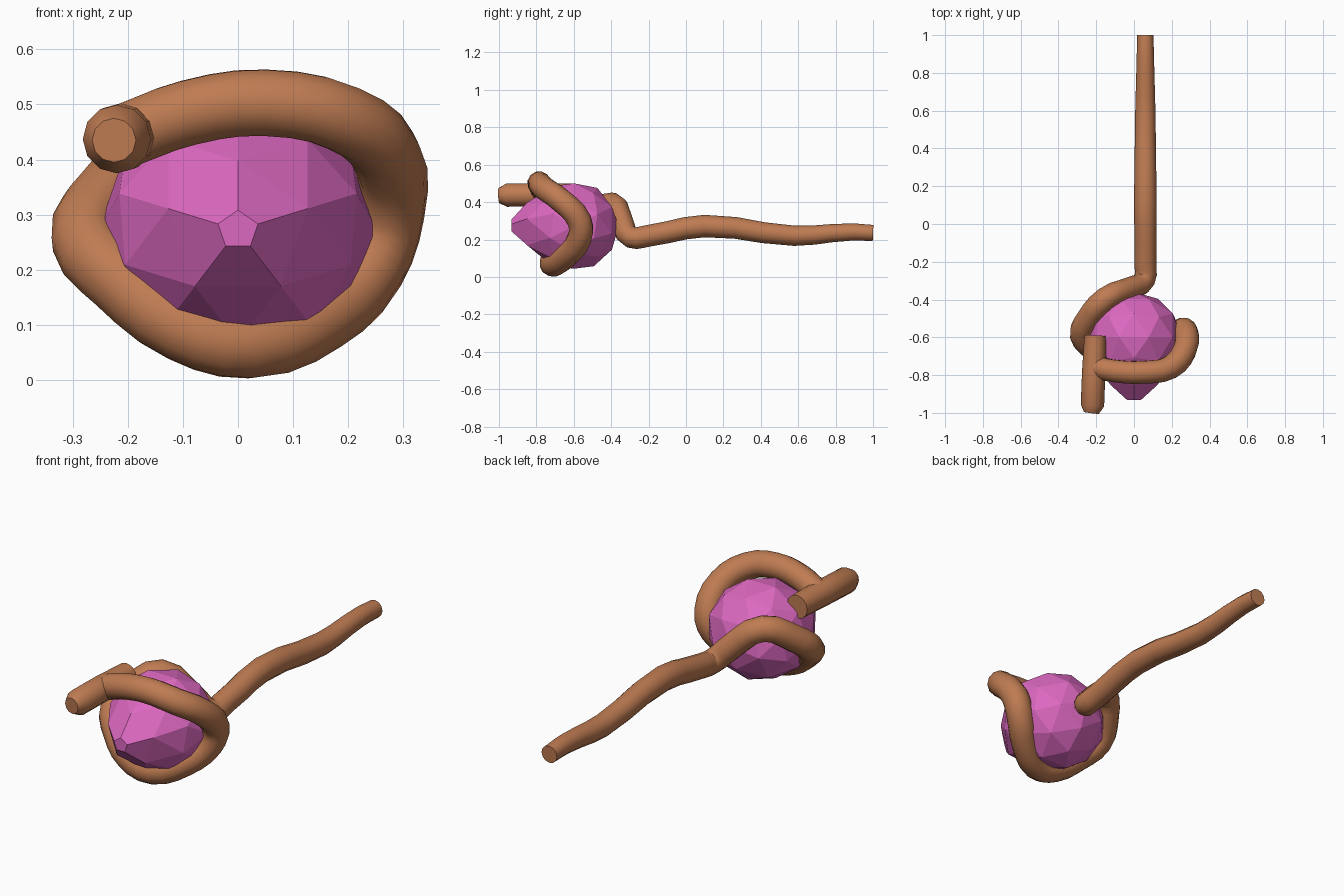
import bpy, bmesh
from mathutils import Vector

if "Cube" in bpy.data.objects:
    bpy.data.objects.remove(bpy.data.objects["Cube"])


def material(name, color):
    m = bpy.data.materials.new(name)
    m.diffuse_color = (*color, 1)
    m.use_nodes = True
    m.node_tree.nodes["Principled BSDF"].inputs["Base Color"].default_value = m.diffuse_color
    return m


wood = material("wood", (0.52, 0.20, 0.085))
crystal = material("crystal", (0.72, 0.14, 0.53))


def tube(name, points, kind="BEZIER"):
    """Round wooden tube through (x, y, z, radius) points, as a mesh."""
    cu = bpy.data.curves.new(name, 'CURVE')
    cu.dimensions = '3D'
    cu.bevel_depth = 1.0
    cu.bevel_resolution = 4
    cu.use_fill_caps = True
    cu.resolution_u = 3
    s = cu.splines.new(kind)
    pts = s.bezier_points if kind == "BEZIER" else s.points
    pts.add(len(points) - 1)
    for p, (x, y, z, r) in zip(pts, points):
        p.radius = r
        if kind == "BEZIER":
            p.co = (x, y, z)
            p.handle_left_type = p.handle_right_type = 'AUTO'
        else:
            p.co = (x, y, z, 1)
    ob = bpy.data.objects.new(name, cu)
    bpy.context.collection.objects.link(ob)
    cu.materials.append(wood)
    bpy.ops.object.select_all(action='DESELECT')
    bpy.context.view_layer.objects.active = ob
    ob.select_set(True)
    bpy.ops.object.convert(target='MESH')
    bpy.ops.object.shade_smooth_by_angle(angle=0.7)


# Staff: wavy handle running into a root that coils around the gem
tube("staff", [
    (0.06, 1.00, 0.235, 0.043), (0.06, 0.88, 0.24, 0.046),
    (0.06, 0.58, 0.22, 0.054), (0.06, 0.10, 0.272, 0.06),
    (0.06, -0.20, 0.22, 0.058), (0.055, -0.295, 0.212, 0.058),
    (-0.02, -0.34, 0.29, 0.06), (-0.15, -0.395, 0.39, 0.062),
    (-0.24, -0.50, 0.33, 0.064), (-0.275, -0.59, 0.255, 0.065),
    (-0.21, -0.66, 0.18, 0.066), (-0.10, -0.71, 0.097, 0.066),
    (0.02, -0.71, 0.067, 0.066), (0.15, -0.64, 0.115, 0.066),
    (0.24, -0.57, 0.205, 0.066), (0.273, -0.57, 0.30, 0.066),
    (0.268, -0.67, 0.41, 0.064), (0.19, -0.76, 0.475, 0.063),
    (0.05, -0.785, 0.503, 0.062), (-0.09, -0.78, 0.485, 0.061),
    (-0.20, -0.76, 0.445, 0.06)])

# Cut-off branch stub at the end of the coil
tube("branch_stub", [
    (-0.225, -1.0, 0.435, 0.040), (-0.22, -0.96, 0.437, 0.062),
    (-0.213, -0.78, 0.44, 0.062), (-0.205, -0.59, 0.44, 0.058)], "POLY")

# Gem: faceted ball drawn out towards the front, tip cut flat
bm = bmesh.new()
bmesh.ops.create_icosphere(bm, subdivisions=2, radius=1)
for v in bm.verts:
    x, y, z = v.co
    depth = 0.24 * z
    if z > 0.95:
        depth = 0.365
    elif z > 0.8:
        depth = 0.25
    v.co = (-y * 0.253, -0.6 - depth, 0.272 + x * 0.24)
bmesh.ops.bisect_plane(bm, geom=bm.verts[:] + bm.edges[:] + bm.faces[:],
                       plane_co=Vector((0, -0.932, 0)), plane_no=Vector((0, -1, 0)),
                       clear_outer=True)
bmesh.ops.holes_fill(bm, edges=[e for e in bm.edges if e.is_boundary])
bmesh.ops.recalc_face_normals(bm, faces=bm.faces[:])
me = bpy.data.meshes.new("gem")
bm.to_mesh(me)
bm.free()
me.materials.append(crystal)
gem = bpy.data.objects.new("gem", me)
bpy.context.collection.objects.link(gem)
